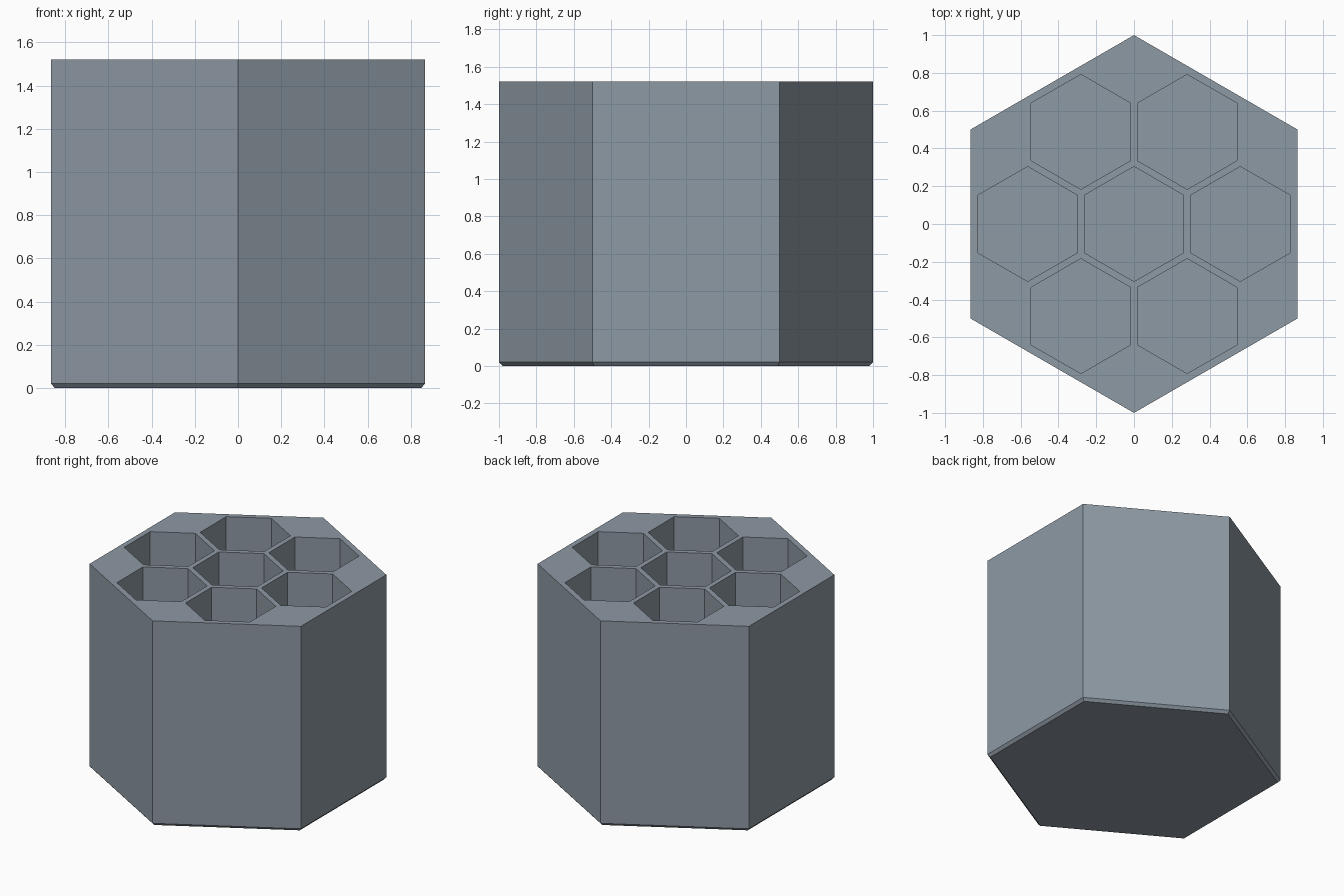
import bpy
import bmesh
from math import cos, sin, pi, radians

HEIGHT = 1.52
CHAMFER = 0.02
FLOOR = 0.06
PITCH = 0.563
CELL_RADIUS = 0.304

cube = bpy.data.objects.get("Cube")
if cube:
    bpy.data.objects.remove(cube, do_unlink=True)

grey = bpy.data.materials.new("slate_grey")
grey.use_nodes = True
colour = (0.27, 0.32, 0.37, 1)
grey.diffuse_color = colour
grey.node_tree.nodes["Principled BSDF"].inputs["Base Color"].default_value = colour


def hex_ring(bm, centre, radius, z):
    """Six vertices of a hexagon with corners pointing along y."""
    angles = [pi / 2 + i * pi / 3 for i in range(6)]
    return [bm.verts.new((centre[0] + radius * cos(a), centre[1] + radius * sin(a), z))
            for a in angles]


def add_prism(bm, centre, sections):
    """Closed hexagonal solid through (radius, z) sections, bottom to top."""
    rings = [hex_ring(bm, centre, r, z) for r, z in sections]
    bm.faces.new(reversed(rings[0]))
    bm.faces.new(rings[-1])
    for low, high in zip(rings, rings[1:]):
        for i in range(6):
            j = (i + 1) % 6
            bm.faces.new((low[i], low[j], high[j], high[i]))


def make_object(name, bm):
    mesh = bpy.data.meshes.new(name)
    bm.to_mesh(mesh)
    bm.free()
    mesh.materials.append(grey)
    obj = bpy.data.objects.new(name, mesh)
    bpy.context.collection.objects.link(obj)
    return obj


# Outer block with a small chamfer round the base
bm = bmesh.new()
add_prism(bm, (0, 0), [(1 - CHAMFER, 0), (1, CHAMFER), (1, HEIGHT)])
holder = make_object("hexagonal_holder", bm)

# Seven pockets: one in the middle and six around it
bm = bmesh.new()
centres = [(0, 0)] + [(PITCH * cos(radians(60 * k)), PITCH * sin(radians(60 * k)))
                      for k in range(6)]
for centre in centres:
    add_prism(bm, centre, [(CELL_RADIUS, FLOOR), (CELL_RADIUS, HEIGHT + 0.1)])
cutter = make_object("pocket_cutter", bm)
cutter.hide_render = True

# Cut the pockets, then drop the cutter
cut = holder.modifiers.new("pockets", "BOOLEAN")
cut.operation = "DIFFERENCE"
cut.solver = "EXACT"
cut.object = cutter
bpy.context.view_layer.objects.active = holder
bpy.ops.object.modifier_apply(modifier=cut.name)
bpy.data.objects.remove(cutter, do_unlink=True)
